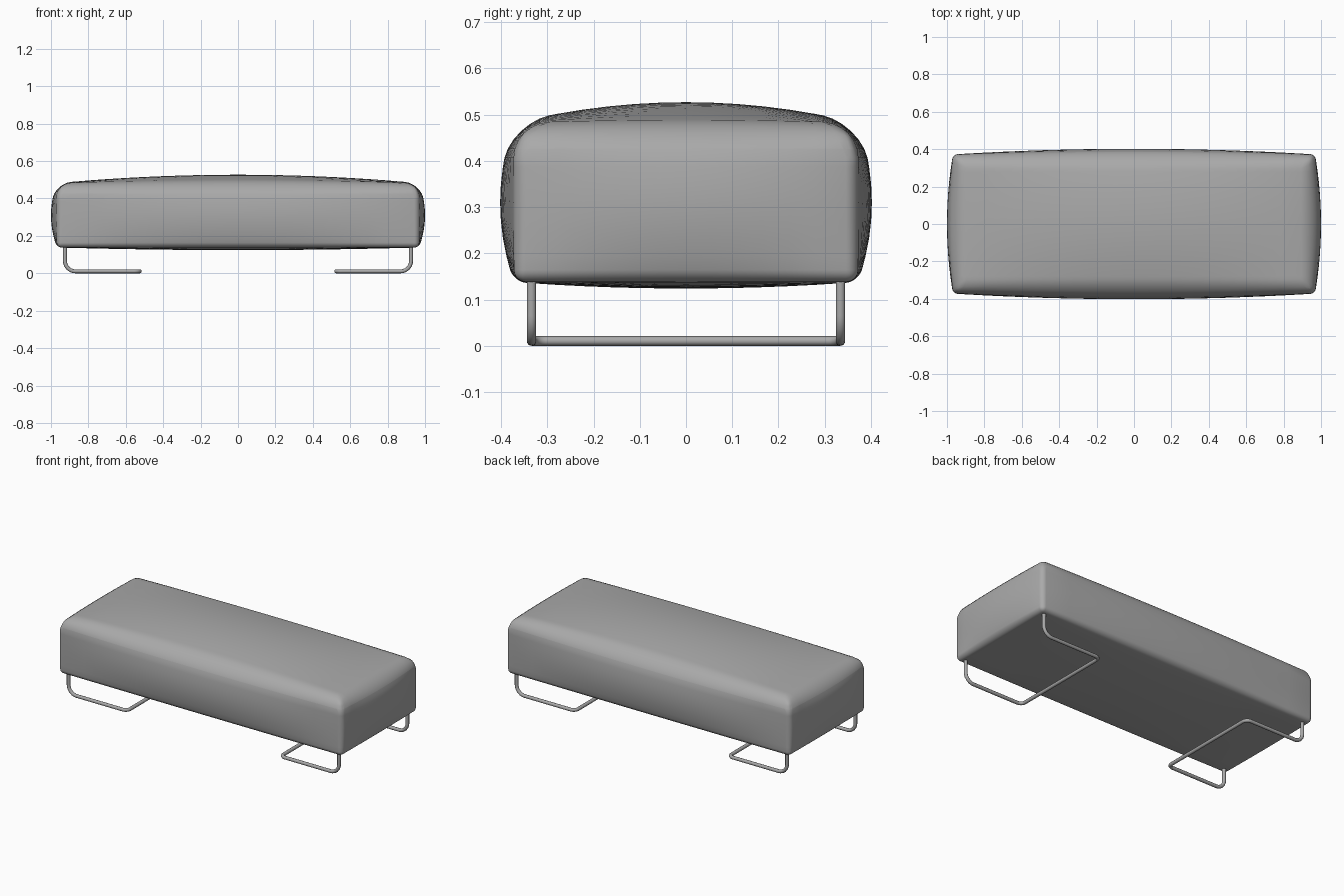
import bpy, bmesh
from mathutils import Vector

old = bpy.data.objects.get("Cube")
if old:
    bpy.data.objects.remove(old, do_unlink=True)


def material(name, value):
    m = bpy.data.materials.new(name)
    m.use_nodes = True
    color = (value, value, value, 1)
    m.diffuse_color = color
    m.node_tree.nodes["Principled BSDF"].inputs["Base Color"].default_value = color
    return m


GREY = material("plain grey", 0.4)
HX, HY, Z0, Z1 = 0.968, 0.372, 0.138, 0.482
MID, HZ = (Z0 + Z1) / 2, (Z1 - Z0) / 2


def link(name, data):
    ob = bpy.data.objects.new(name, data)
    bpy.context.collection.objects.link(ob)
    data.materials.append(GREY)
    return ob


def make_cushion():
    # Block with a soft top edge and tighter corner and bottom edges
    bm = bmesh.new()
    bmesh.ops.create_cube(bm, size=2)
    for v in bm.verts:
        v.co = Vector((v.co.x * HX, v.co.y * HY, MID + v.co.z * HZ))
    weight = bm.edges.layers.float.new("bevel_weight_edge")
    for e in bm.edges:
        e[weight] = 1.0 if all(v.co.z > MID for v in e.verts) else 0.35
    mesh = bpy.data.meshes.new("cushion")
    bm.to_mesh(mesh)
    bm.free()
    ob = link("cushion", mesh)
    bevel = ob.modifiers.new("rounding", "BEVEL")
    bevel.limit_method = "WEIGHT"
    bevel.width = 0.075
    bevel.segments = 6
    bpy.context.view_layer.objects.active = ob
    ob.select_set(True)
    bpy.ops.object.modifier_apply(modifier=bevel.name)

    # Slice into a grid, then puff every side outwards
    bm = bmesh.new()
    bm.from_mesh(mesh)
    for axis, half, centre, cuts in ((0, HX, 0, 20), (1, HY, 0, 12), (2, HZ, MID, 8)):
        for i in range(1, cuts):
            point, normal = Vector(), Vector()
            point[axis] = centre + half * 0.9 * (2 * i / cuts - 1)
            normal[axis] = 1
            bmesh.ops.bisect_plane(bm, geom=bm.verts[:] + bm.edges[:] + bm.faces[:],
                                   plane_co=point, plane_no=normal)
    for v in bm.verts:
        x, y, w = v.co.x / HX, v.co.y / HY, (v.co.z - MID) / HZ
        fx, fy, fz = 1 - x * x, 1 - y * y, 1 - w * w
        v.co += Vector((0.032 * x * fy * fz, 0.03 * y * fx * fz,
                        (0.045 if w > 0 else 0.014) * w * fx * fy))
    bm.to_mesh(mesh)
    bm.free()
    bpy.ops.object.shade_smooth_by_angle(angle=0.6)
    ob.select_set(False)


def fillet(points, radii, steps=6):
    # Round each inner corner of a path
    out = [points[0]]
    for before, p, after, r in zip(points, points[1:], points[2:], radii):
        a = p + (before - p).normalized() * r
        b = p + (after - p).normalized() * r
        centre = a + b - p
        for i in range(steps + 1):
            d = a.lerp(b, i / steps) - centre
            out.append(centre + d.normalized() * r)
    return out + [points[-1]]


def make_leg(name, side):
    # Bent tube: down, inwards, across and back up
    xo, xi, y, z, r = 0.925 * side, 0.525 * side, 0.334, 0.0105, 0.0105
    corners = [(xo, -y, 0.16), (xo, -y, z), (xi, -y, z), (xi, y, z), (xo, y, z), (xo, y, 0.16)]
    path = fillet([Vector(c) for c in corners], (0.055, 0.03, 0.03, 0.055))
    curve = bpy.data.curves.new(name, "CURVE")
    curve.dimensions = "3D"
    curve.bevel_depth = r
    curve.bevel_resolution = 3
    spline = curve.splines.new("POLY")
    spline.points.add(len(path) - 1)
    for point, co in zip(spline.points, path):
        point.co = (*co, 1)
    spline.use_smooth = True
    link(name, curve)


make_cushion()
make_leg("left_leg", 1)
make_leg("right_leg", -1)
